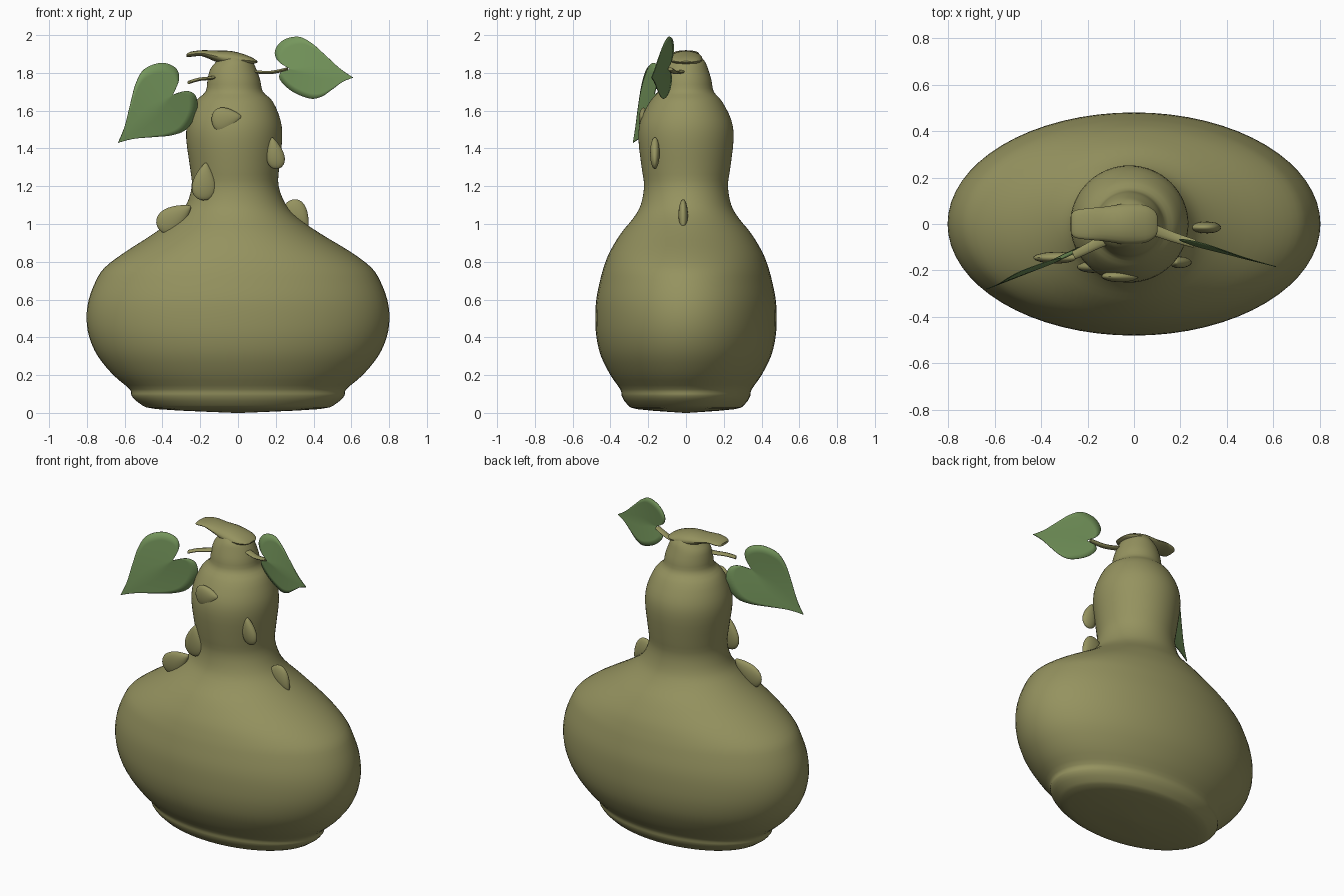
import bpy, bmesh, math
from mathutils import Vector

cube = bpy.data.objects.get("Cube")
if cube:
    bpy.data.objects.remove(cube, do_unlink=True)


def make_material(name, color):
    mat = bpy.data.materials.new(name)
    mat.use_nodes = True
    mat.diffuse_color = (*color, 1)
    bsdf = mat.node_tree.nodes["Principled BSDF"]
    bsdf.inputs["Base Color"].default_value = (*color, 1)
    bsdf.inputs["Roughness"].default_value = 0.8
    return mat


OLIVE = make_material("olive_skin", (0.30, 0.29, 0.115))
GREEN = make_material("leaf_green", (0.18, 0.31, 0.108))


def finish(bm, name, mat, angle=40):
    bmesh.ops.remove_doubles(bm, verts=bm.verts, dist=0.0005)
    bmesh.ops.recalc_face_normals(bm, faces=bm.faces)
    mesh = bpy.data.meshes.new(name)
    bm.to_mesh(mesh)
    bm.free()
    mesh.materials.append(mat)
    obj = bpy.data.objects.new(name, mesh)
    bpy.context.collection.objects.link(obj)
    bpy.ops.object.select_all(action='DESELECT')
    bpy.context.view_layer.objects.active = obj
    obj.select_set(True)
    bpy.ops.object.shade_smooth_by_angle(angle=math.radians(angle))
    return obj


def smooth_rows(rows, steps):
    """Catmull-Rom interpolation through rows of numbers."""
    rows = [Vector(r) for r in rows]
    out = []
    for i in range(len(rows) - 1):
        a, b = rows[max(i - 1, 0)], rows[i]
        c, d = rows[i + 1], rows[min(i + 2, len(rows) - 1)]
        for k in range(steps):
            t = k / steps
            out.append(0.5 * (2 * b + (c - a) * t + (2 * a - 5 * b + 4 * c - d) * t * t
                              + (3 * b - a - 3 * c + d) * t ** 3))
    return out + [rows[-1]]


def loft(name, sections, sides, mat):
    """Capped skin over ellipses given as (centre, half axis, half axis)."""
    bm = bmesh.new()
    rings = []
    for centre, u, v in sections:
        angles = [math.tau * i / sides for i in range(sides)]
        rings.append([bm.verts.new(centre + u * math.cos(a) + v * math.sin(a)) for a in angles])
    for low, high in zip(rings, rings[1:]):
        for i in range(sides):
            j = (i + 1) % sides
            bm.faces.new((low[i], low[j], high[j], high[i]))
    bm.faces.new(rings[0])
    bm.faces.new(rings[-1])
    return finish(bm, name, mat)


# Gourd body: height, centre x, half width, half depth
profile = [
    (0.0, 0, 0.02, 0.01), (0.02, 0, 0.43, 0.26), (0.05, 0, 0.52, 0.315),
    (0.09, 0, 0.563, 0.34), (0.125, 0, 0.573, 0.348), (0.2, 0, 0.66, 0.4),
    (0.3, 0, 0.742, 0.45), (0.4, 0, 0.787, 0.474), (0.5, 0, 0.802, 0.48),
    (0.6, 0, 0.79, 0.475), (0.7, 0, 0.752, 0.455), (0.77, 0, 0.705, 0.436),
    (0.85, 0, 0.6, 0.405), (0.95, -0.005, 0.44, 0.345), (1.03, -0.01, 0.33, 0.28),
    (1.1, -0.01, 0.265, 0.24), (1.2, -0.015, 0.23, 0.222), (1.3, -0.018, 0.236, 0.235),
    (1.45, -0.02, 0.254, 0.252), (1.55, -0.02, 0.245, 0.24), (1.65, -0.02, 0.203, 0.19),
    (1.7, -0.02, 0.152, 0.147), (1.76, -0.022, 0.14, 0.135), (1.82, -0.025, 0.122, 0.117),
    (1.86, -0.02, 0.095, 0.1), (1.895, -0.03, 0.06, 0.07)]
loft("gourd_body", [(Vector((x, 0, z)), Vector((rx, 0, 0)), Vector((0, ry, 0)))
                    for z, x, rx, ry in smooth_rows(profile, 3)], 64, OLIVE)

# Bent stem cap: x, underside, top, half width
cap = [(-0.272, 1.885, 1.9, 0.04), (-0.25, 1.885, 1.912, 0.06), (-0.19, 1.888, 1.92, 0.068),
       (-0.12, 1.86, 1.918, 0.075), (-0.03, 1.83, 1.915, 0.088), (0.05, 1.84, 1.892, 0.08),
       (0.09, 1.85, 1.872, 0.055), (0.102, 1.855, 1.862, 0.03)]
loft("stem_cap", [(Vector((x, 0, (lo + hi) / 2)), Vector((0, w, 0)), Vector((0, 0, (hi - lo) / 2)))
                  for x, lo, hi, w in smooth_rows(cap, 3)], 20, OLIVE)


# Leaf stalks: flattened tubes along a short path
def stalk(name, path):
    points = smooth_rows(path, 5)
    run = points[-1] - points[0]
    across = Vector((-run.y, run.x, 0)).normalized()
    last = len(points) - 1
    loft(name, [(p, across * (0.026 - 0.008 * i / last), Vector((0, 0, 0.009)))
                for i, p in enumerate(points)], 10, OLIVE)


stalk("right_stalk", [(-0.08, -0.05, 1.785), (-0.15, -0.08, 1.772), (-0.21, -0.11, 1.765), (-0.26, -0.135, 1.75)])
stalk("left_stalk", [(0.04, -0.01, 1.815), (0.11, -0.035, 1.804), (0.18, -0.06, 1.803), (0.26, -0.085, 1.82)])

# Heart-shaped leaves, built as two halves either side of a crease
half_heart = [(0, 0), (-0.2, 0.1), (-0.27, 0.25), (-0.17, 0.43), (0.06, 0.52),
              (0.28, 0.45), (0.52, 0.29), (0.78, 0.11), (1, 0)]


def leaf(name, notch, tip, lower_width, lower_shear):
    notch, tip = Vector(notch), Vector(tip)
    along = tip - notch
    slope = along.y / along.x
    length = math.hypot(along.x, along.z)
    up = Vector((-along.z, 0, along.x)) * math.copysign(1, along.x)
    up.y = slope * up.x
    outline = smooth_rows(half_heart, 5)
    across = 5
    bm = bmesh.new()
    for upper in (True, False):
        grid = []
        for i, (u, v) in enumerate(outline):
            if not upper:
                u, v = u + lower_shear * v, -v * lower_width
            spine = i / (len(outline) - 1)
            row = []
            for k in range(across + 1):
                t = k / across
                a, b = spine + (u - spine) * t, v * t
                p = notch + along * a + up * b
                # shallow fold towards the back
                p.y += 0.12 * length * (abs(b) - 0.2)* (1 - max(a, 0))
                row.append(bm.verts.new(p))
            grid.append(row)
        for r, s in zip(grid, grid[1:]):
            for k in range(across):
                bm.faces.new((r[k], r[k + 1], s[k + 1], s[k]))
    bmesh.ops.dissolve_degenerate(bm, edges=bm.edges, dist=0.0002)
    obj = finish(bm, name, GREEN, 60)
    thick = obj.modifiers.new("thickness", 'SOLIDIFY')
    thick.thickness = 0.004
    thick.offset = 0


leaf("right_leaf", (-0.345, -0.158, 1.685), (-0.635, -0.28, 1.43), 0.92, 0.2)
leaf("left_leaf", (0.275, -0.09, 1.82), (0.61, -0.183, 1.775), 0.8, 0.6)


# Seed-shaped warts: flat lenses with one pointed end
def wart(name, centre, half_length, half_width, angle):
    bm = bmesh.new()
    bmesh.ops.create_uvsphere(bm, u_segments=24, v_segments=14, radius=1)
    direction = math.radians(angle)
    c, s = math.cos(direction), math.sin(direction)
    for vert in bm.verts:
        u, y, v = vert.co.z, vert.co.y, vert.co.x
        v *= half_width * math.sqrt(1 - 0.85 * u)
        u *= half_length
        vert.co = Vector(centre) + Vector((u * c - v * s, y * 0.025, u * s + v * c))
    finish(bm, name, OLIVE)


for number, spec in enumerate([
        ((-0.06, -0.225, 1.555), 0.08, 0.062, 10),
        ((0.195, -0.165, 1.375), 0.085, 0.045, 100),
        ((-0.178, -0.185, 1.225), 0.1, 0.06, 85),
        ((-0.335, -0.145, 1.035), 0.105, 0.062, 35),
        ((0.315, -0.015, 1.05), 0.085, 0.058, -50)], 1):
    wart("wart_%d" % number, *spec)
